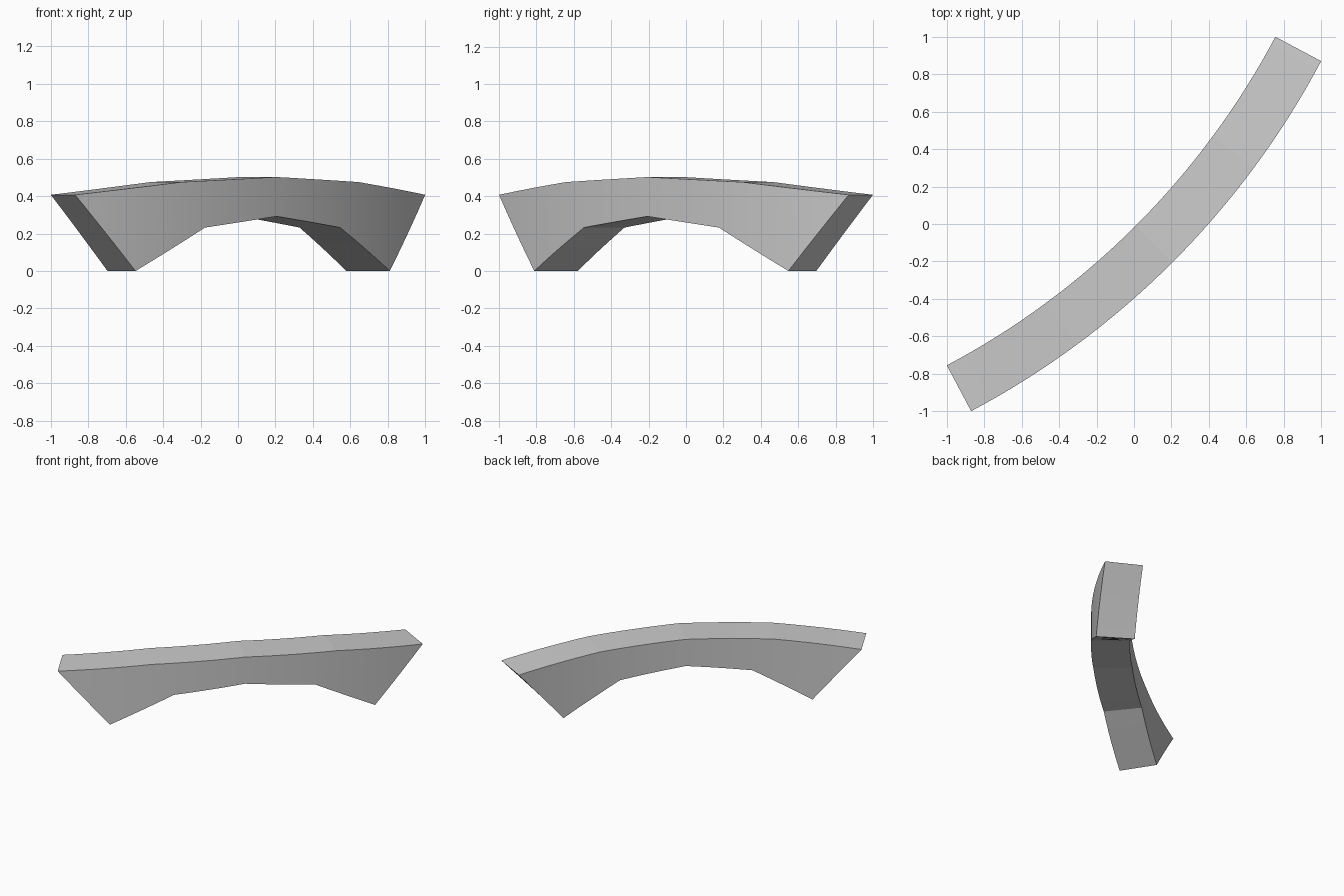
import bpy
import bmesh
from math import sin, cos, radians, sqrt
from mathutils import Vector

cube = bpy.data.objects.get("Cube")
if cube:
    bpy.data.objects.remove(cube, do_unlink=True)

# Plain grey stone
stone = bpy.data.materials.new("grey_stone")
stone.use_nodes = True
GREY = (0.6, 0.6, 0.6, 1)
stone.diffuse_color = GREY
stone.node_tree.nodes["Principled BSDF"].inputs["Base Color"].default_value = GREY

# Plan of the bend: radii of the two sides, offset of the bend centre
INNER, OUTER, CENTRE = 4.232, 4.509, -4.219
HALF = 17.05
SLICES = 32

# Half profile of the arch: (angle along the bend, height)
top = [(0, 0.502), (HALF / 2, 0.475), (HALF, 0.407)]
soffit = [(12.3, 0), (6.5, 0.232), (0, 0.292)]
half = top + soffit
profile = half + [(-a, z) for a, z in reversed(half) if a]

# Flat arch slab, extruded across its width
bm = bmesh.new()
face = bm.faces.new([bm.verts.new((a, INNER, z)) for a, z in profile])
side = bmesh.ops.extrude_face_region(bm, geom=[face])["geom"]
moved = [v for v in side if isinstance(v, bmesh.types.BMVert)]
bmesh.ops.translate(bm, verts=moved, vec=(0, OUTER - INNER, 0))

# Slice the slab so that it can bend
cuts = {HALF * (2 * i / SLICES - 1) for i in range(1, SLICES)}
cuts |= {s * a for s in (-1, 1) for a, z in soffit}
for angle in sorted(cuts):
    bmesh.ops.bisect_plane(bm, geom=bm.verts[:] + bm.edges[:] + bm.faces[:],
                           dist=0.0001, plane_co=(angle, 0, 0), plane_no=(1, 0, 0))

# Bend the slab along the diagonal
across = Vector((1, -1, 0)) / sqrt(2)
along = Vector((1, 1, 0)) / sqrt(2)
for v in bm.verts:
    a, r, z = radians(v.co.x), v.co.y, v.co.z
    v.co = across * (CENTRE + r * cos(a)) + along * (r * sin(a)) + Vector((0, 0, z))
bmesh.ops.recalc_face_normals(bm, faces=bm.faces[:])

mesh = bpy.data.meshes.new("curved_arch_bridge")
bm.to_mesh(mesh)
bm.free()
mesh.materials.append(stone)
bridge = bpy.data.objects.new("curved_arch_bridge", mesh)
bpy.context.collection.objects.link(bridge)

# Smooth the curved sides, keep the deck and arch creases
bpy.ops.object.select_all(action="DESELECT")
bridge.select_set(True)
bpy.context.view_layer.objects.active = bridge
bpy.ops.object.shade_smooth_by_angle(angle=radians(3))
